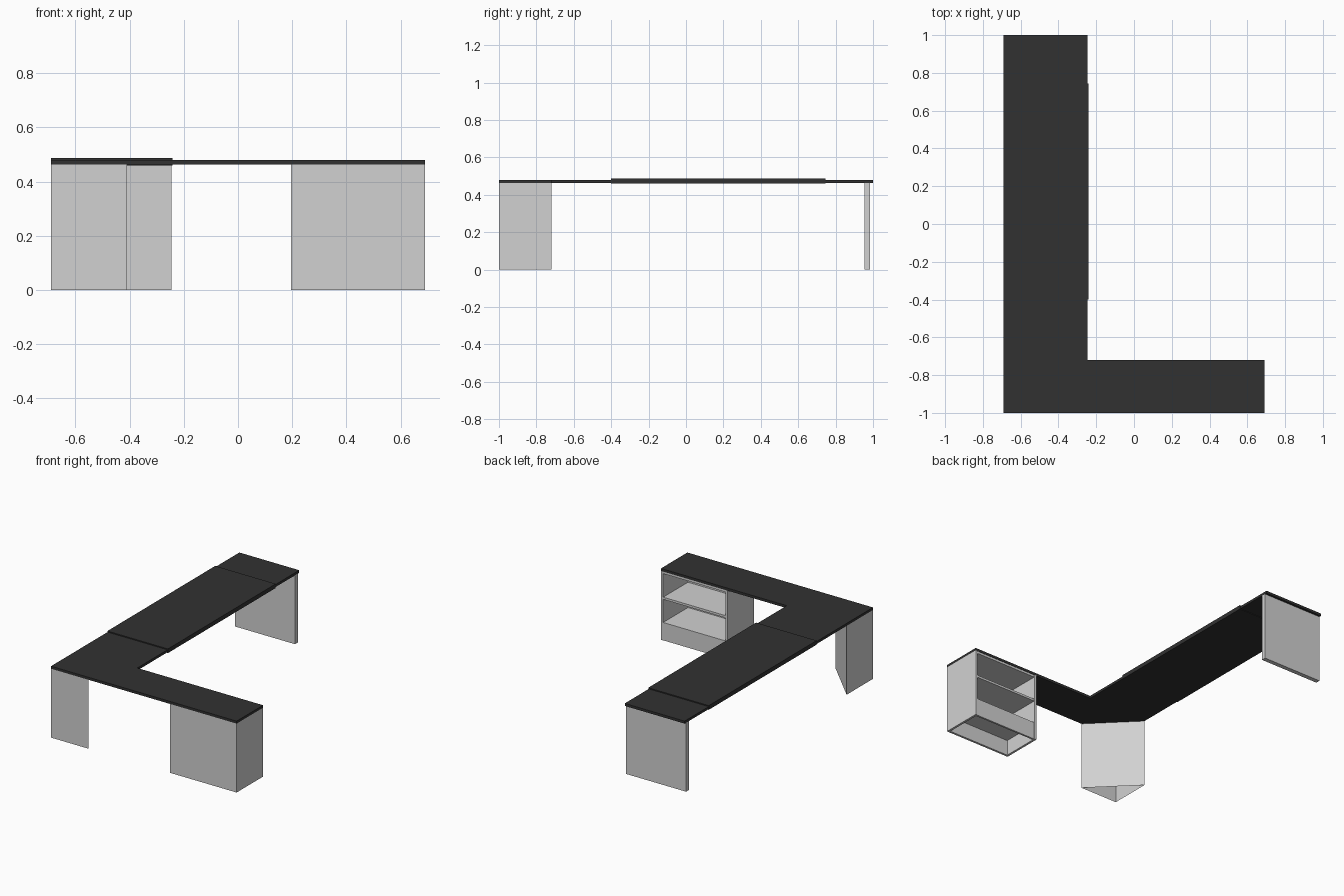
import bpy, bmesh

if "Cube" in bpy.data.objects:
    bpy.data.objects.remove(bpy.data.objects["Cube"])


def material(name, v):
    m = bpy.data.materials.new(name)
    m.diffuse_color = (v, v, v, 1)
    m.use_nodes = True
    m.node_tree.nodes["Principled BSDF"].inputs["Base Color"].default_value = m.diffuse_color
    return m


DARK = material("charcoal_top", 0.031)
GREY = material("light_grey_panel", 0.64)


def prism(name, outline, z0, z1, mat, caps=True):
    """Extrude an xy outline from z0 to z1; without caps it is a bare wall."""
    bm = bmesh.new()
    lo = [bm.verts.new((x, y, z0)) for x, y in outline]
    hi = [bm.verts.new((x, y, z1)) for x, y in outline]
    n = len(outline)
    for i in range(n):
        j = (i + 1) % n
        bm.faces.new((lo[i], lo[j], hi[j], hi[i]))
    if caps:
        bm.faces.new(hi)
        bm.faces.new(lo[::-1])
    me = bpy.data.meshes.new(name)
    bm.to_mesh(me)
    bm.free()
    me.materials.append(mat)
    ob = bpy.data.objects.new(name, me)
    bpy.context.collection.objects.link(ob)
    return ob


def box(name, x0, x1, y0, y1, z0, z1, mat):
    return prism(name, [(x0, y0), (x1, y0), (x1, y1), (x0, y1)], z0, z1, mat)


L, R, ARM = -0.69, 0.69, -0.245     # left, right, inner edge of the long arm
F, B, SIDE = -1.0, 1.0, -0.72       # front, back, inner edge of the short arm
UNDER, TOP = 0.463, 0.48

# L-shaped desk top with a slightly thicker inset work surface
prism("desk_top", [(L, F), (R, F), (R, SIDE), (ARM, SIDE), (ARM, B), (L, B)],
      UNDER, TOP, DARK)
box("raised_work_surface", L - 0.001, -0.241, -0.4, 0.745, 0.459, 0.487, DARK)

# End panel leg at the back
box("end_panel", L, ARM, 0.955, 0.985, 0, UNDER, GREY)

# Triangular corner leg, hollow and open underneath
prism("corner_leg", [(L, F), (-0.41, F), (L, SIDE)], 0, UNDER, GREY, caps=False)

# Shelf cabinet, open toward the back
C, T = 0.195, 0.015
box("cabinet_front", C, R, F, F + T, 0, UNDER, GREY)
for name, x in (("cabinet_left_side", C), ("cabinet_right_side", R - T)):
    box(name, x, x + T, F + T, SIDE, 0, UNDER, GREY)
for name, z in (("lower_shelf", 0.12), ("upper_shelf", 0.29), ("cabinet_ceiling", UNDER)):
    box(name, C + T, R - T, F + T, SIDE - 0.002, z - T, z, GREY)
box("kick_board", C + T, R - T, SIDE - T, SIDE - 0.002, 0, 0.12 - T, GREY)
